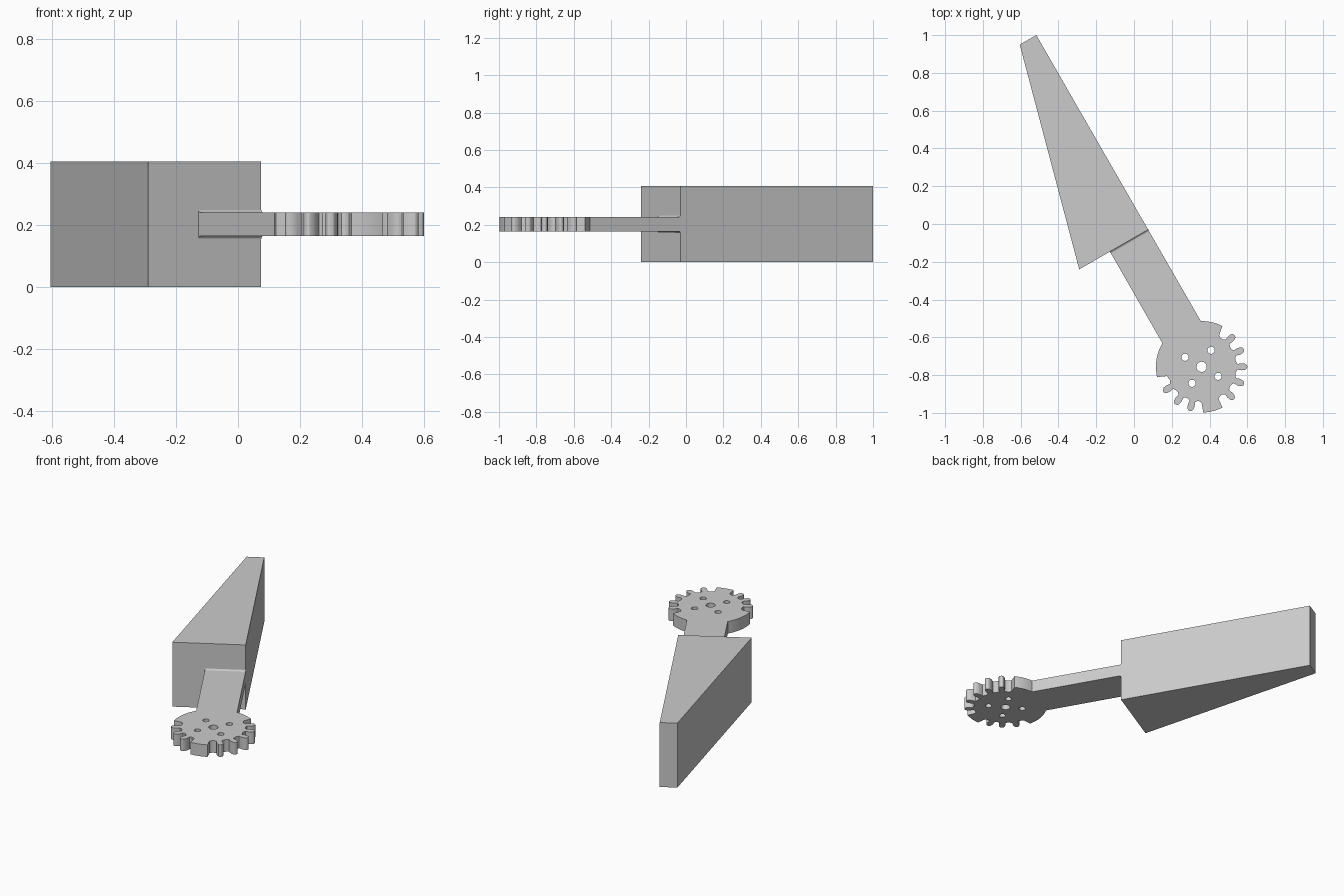
import bpy, bmesh
from math import sin, cos, radians, pi
from mathutils import Matrix, Vector

cube = bpy.data.objects.get("Cube")
if cube:
    bpy.data.objects.remove(cube, do_unlink=True)

grey = bpy.data.materials.new("plain_grey")
grey.use_nodes = True
grey.diffuse_color = (0.6, 0.6, 0.6, 1)
grey.node_tree.nodes["Principled BSDF"].inputs["Base Color"].default_value = (0.6, 0.6, 0.6, 1)


def plate(name, outlines, thickness, matrix):
    """Extrude closed outlines symmetrically; inner outlines become holes."""
    curve = bpy.data.curves.new(name + "_profile", "CURVE")
    curve.dimensions = "2D"
    curve.fill_mode = "BOTH"
    curve.extrude = thickness / 2
    for points in outlines:
        spline = curve.splines.new("POLY")
        spline.points.add(len(points) - 1)
        for p, (x, y) in zip(spline.points, points):
            p.co = (x, y, 0, 1)
        spline.use_cyclic_u = True
    temp = bpy.data.objects.new(name + "_temp", curve)
    bpy.context.collection.objects.link(temp)
    graph = bpy.context.evaluated_depsgraph_get()
    mesh = bpy.data.meshes.new_from_object(temp.evaluated_get(graph))
    bpy.data.objects.remove(temp, do_unlink=True)
    bm = bmesh.new()
    bm.from_mesh(mesh)
    bmesh.ops.remove_doubles(bm, verts=bm.verts, dist=0.0001)
    bmesh.ops.recalc_face_normals(bm, faces=bm.faces)
    bm.to_mesh(mesh)
    bm.free()
    mesh.materials.clear()
    mesh.materials.append(grey)
    mesh.name = name
    obj = bpy.data.objects.new(name, mesh)
    bpy.context.collection.objects.link(obj)
    obj.matrix_world = matrix
    bpy.ops.object.select_all(action="DESELECT")
    obj.select_set(True)
    bpy.context.view_layer.objects.active = obj
    bpy.ops.object.shade_smooth_by_angle(angle=radians(25))
    return obj


HEIGHT, ARM = 0.406, 0.076
MID = HEIGHT / 2
GEAR = Vector((0.358, -0.756))
ROOT, TIP = 0.183, 0.242


def polar(r, degrees, centre=GEAR):
    a = radians(degrees)
    return (centre.x + r * cos(a), centre.y + r * sin(a))


def circle(centre, r, n=24):
    return [polar(r, 360 * i / n, centre) for i in range(n)]


def arc(start, end):
    n = max(2, round((end - start) / 4))
    return [polar(TIP, start + (end - start) * i / n) for i in range(n + 1)]


def tooth(a):
    side = [(0.191, 4.5), (0.212, 5), (0.229, 4.2), (0.238, 2.8), (TIP, 1)]
    return [polar(r, a - d) for r, d in side] + [polar(r, a + d) for r, d in reversed(side)]


def valley(a):
    return [polar(ROOT, a - 2), polar(ROOT, a + 2)]


# Tapered handle block
plate("handle_block", [[(-0.29, -0.24), (0.075, -0.03), (-0.517, 1.0), (-0.605, 0.95)]],
      HEIGHT, Matrix.Translation((0, 0, MID)))

# Arm and gear share one outline: arm edge, rim, teeth, wide stop, teeth, rim
outline = [(-0.128, -0.145)] + arc(149, 193) + [polar(0.191, 195)]
for a in (213, 235, 255):
    outline += valley(a - 10.5) + tooth(a)
outline += valley(264.5) + [polar(0.191, 270)] + arc(272, 297) + [polar(0.191, 298)]
for a in (315, 337.5, 360, 382.5, 404):
    outline += valley(a - 11) + tooth(a)
outline += valley(415) + [polar(0.191, 421)] + arc(423, 451) + [(0.075, -0.03)]

# Centre bore and four bolt holes
holes = [circle(GEAR, 0.027)]
for a in (60, 150, 240, 330):
    holes.append(circle(Vector(polar(0.101, a)), 0.019))
plate("gear_arm", [outline] + holes, ARM, Matrix.Translation((0, 0, MID)))

# Small coves where the arm meets the block, above and below
R = 0.012
cove = [(0, 0)] + [(R - R * sin(t), R - R * cos(t)) for t in (i * pi / 12 for i in range(7))]
out = Vector((0.5, -0.866, 0)).normalized()
for label, s in (("upper", 1), ("lower", -1)):
    up = Vector((0, 0, s))
    m = Matrix((out, up, out.cross(up))).transposed().to_4x4()
    m.translation = (-0.0265, -0.0875, MID + s * ARM / 2)
    plate(label + "_arm_cove", [cove], 0.234, m)
